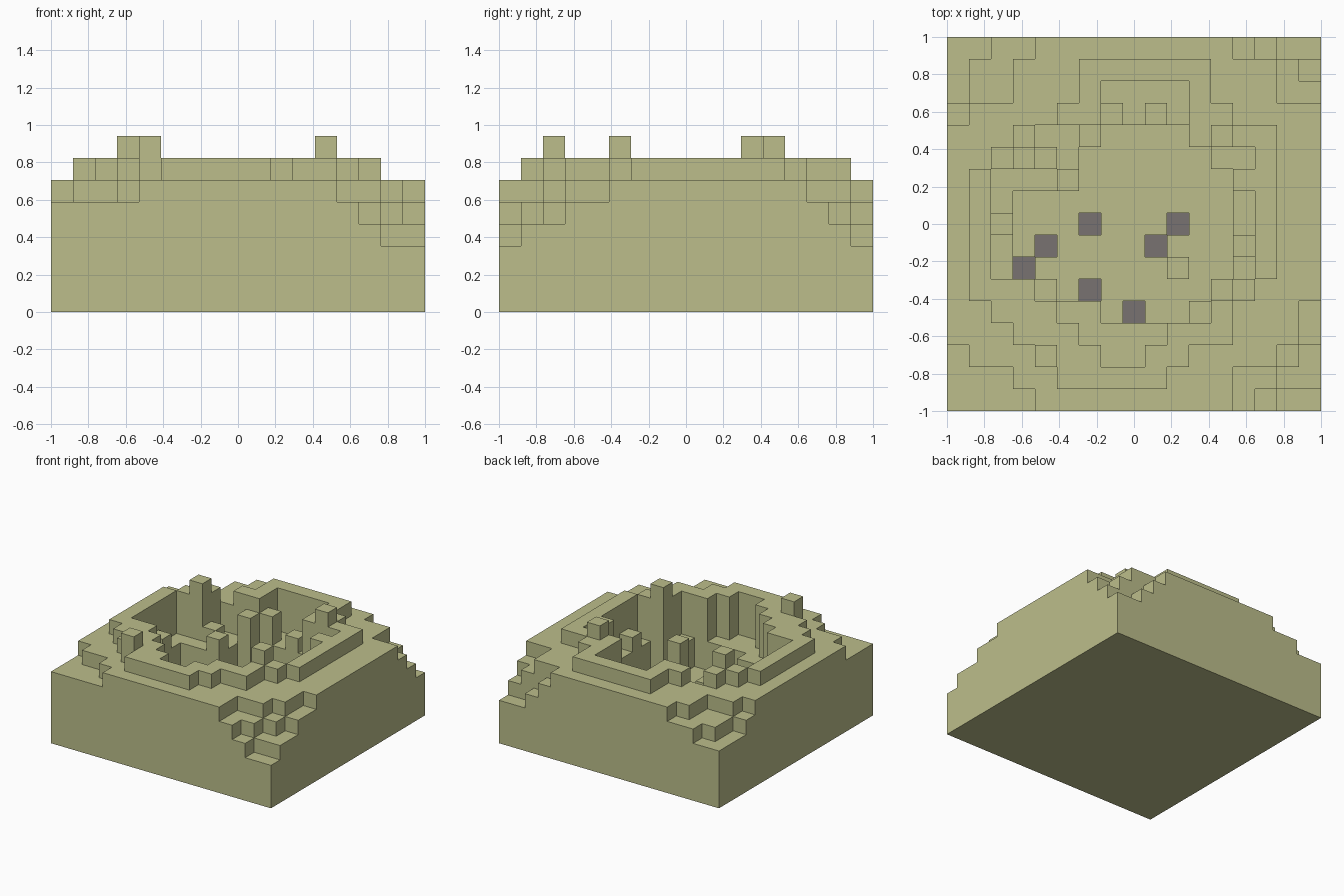
import bpy
import bmesh

cube = bpy.data.objects.get("Cube")
if cube:
    bpy.data.objects.remove(cube, do_unlink=True)

COUNT = 17
CELL = 2 / COUNT


def make_material(name, colour):
    mat = bpy.data.materials.new(name)
    mat.use_nodes = True
    mat.diffuse_color = colour
    mat.node_tree.nodes["Principled BSDF"].inputs["Base Color"].default_value = colour
    return mat


soil = make_material("olive soil", (0.503, 0.515, 0.258, 1))
stone = make_material("grey stone", (0.188, 0.171, 0.165, 1))

# Block heights, indexed by column (from -x) and row (from the back)
height = {(c, r): 6 for c in range(COUNT) for r in range(COUNT)}


def fill_rows(first_row, spans, level):
    for row, (start, end) in enumerate(spans, first_row):
        for col in range(start, end + 1):
            height[col, row] = level


def set_cells(level, *cells):
    for cell in cells:
        height[cell] = level


# Raised crater rim, one column span per row
rim_spans = [(6, 11), (6, 11), (5, 12), (3, 14), (2, 14)] + [(1, 14)] * 5
rim_spans += [(1, 13), (2, 12), (3, 12), (4, 10), (5, 9)]
fill_rows(1, rim_spans, 7)

# Upper ledge of the pit, then its deeper floor
ledge_spans = [(7, 10), (7, 10), (4, 10), (3, 13)] + [(2, 13)] * 5
ledge_spans += [(4, 12), (5, 11), (6, 9), (7, 8)]
fill_rows(2, ledge_spans, 4)
floor_spans = [(7, 10), (6, 11), (5, 12), (3, 12), (3, 12), (3, 12), (3, 12), (5, 11), (7, 10)]
fill_rows(4, floor_spans, 2)

# Stepped corners of the ground
set_cells(5, (2, 0), (3, 0), (1, 1), (2, 1), (1, 2), (2, 2), (0, 3))
set_cells(4, (0, 0), (1, 0), (0, 1), (0, 2))
set_cells(5, (13, 0), (15, 1), (15, 2), (16, 2))
set_cells(4, (14, 0), (16, 1))
set_cells(3, (15, 0), (16, 0))
set_cells(5, (0, 14), (0, 15), (1, 15), (2, 15), (0, 16), (1, 16), (2, 16), (3, 16))
set_cells(5, (16, 12), (16, 13), (15, 14), (13, 15), (14, 15), (13, 16))
set_cells(4, (16, 14), (15, 15), (16, 15), (14, 16))
set_cells(3, (15, 16), (16, 16))

# Tall posts on the rim and shorter posts in the pit
set_cells(8, (3, 5), (12, 4), (12, 11), (4, 14))
set_cells(7, (13, 6))
set_cells(6, (6, 4), (7, 3))
set_cells(5, (5, 6), (2, 8), (13, 9), (10, 10), (4, 5), (9, 3))

# Exposed stone at the bottom of the pit
stone_cells = {(6, 8), (10, 8), (9, 9), (4, 9), (3, 10), (6, 11), (8, 12)}
set_cells(1, *stone_cells)


def build_terrain(name):
    bm = bmesh.new()

    def quad(points, slot=0):
        face = bm.faces.new([bm.verts.new(p) for p in points])
        face.material_index = slot

    for (col, row), level in height.items():
        x0, y0 = -1 + col * CELL, 1 - (row + 1) * CELL
        x1, y1 = x0 + CELL, y0 + CELL
        top = level * CELL
        quad([(x0, y0, top), (x1, y0, top), (x1, y1, top), (x0, y1, top)],
             int((col, row) in stone_cells))
        quad([(x0, y1, 0), (x1, y1, 0), (x1, y0, 0), (x0, y0, 0)])
        # Walls stand only where the neighbour is lower
        sides = [((0, 1), (x0, y0), (x1, y0)), ((1, 0), (x1, y0), (x1, y1)),
                 ((0, -1), (x1, y1), (x0, y1)), ((-1, 0), (x0, y1), (x0, y0))]
        for (dc, dr), a, b in sides:
            for step in range(height.get((col + dc, row + dr), 0), level):
                low, high = step * CELL, (step + 1) * CELL
                quad([(*a, low), (*b, low), (*b, high), (*a, high)])

    bmesh.ops.remove_doubles(bm, verts=bm.verts, dist=CELL / 100)
    # Merge flat neighbouring faces of the same colour
    bmesh.ops.dissolve_limit(bm, angle_limit=0.01, verts=bm.verts, edges=bm.edges,
                             delimit={'MATERIAL'})
    mesh = bpy.data.meshes.new(name)
    bm.to_mesh(mesh)
    bm.free()
    mesh.materials.append(soil)
    mesh.materials.append(stone)
    obj = bpy.data.objects.new(name, mesh)
    bpy.context.collection.objects.link(obj)
    return obj


build_terrain("crater_terrain")
